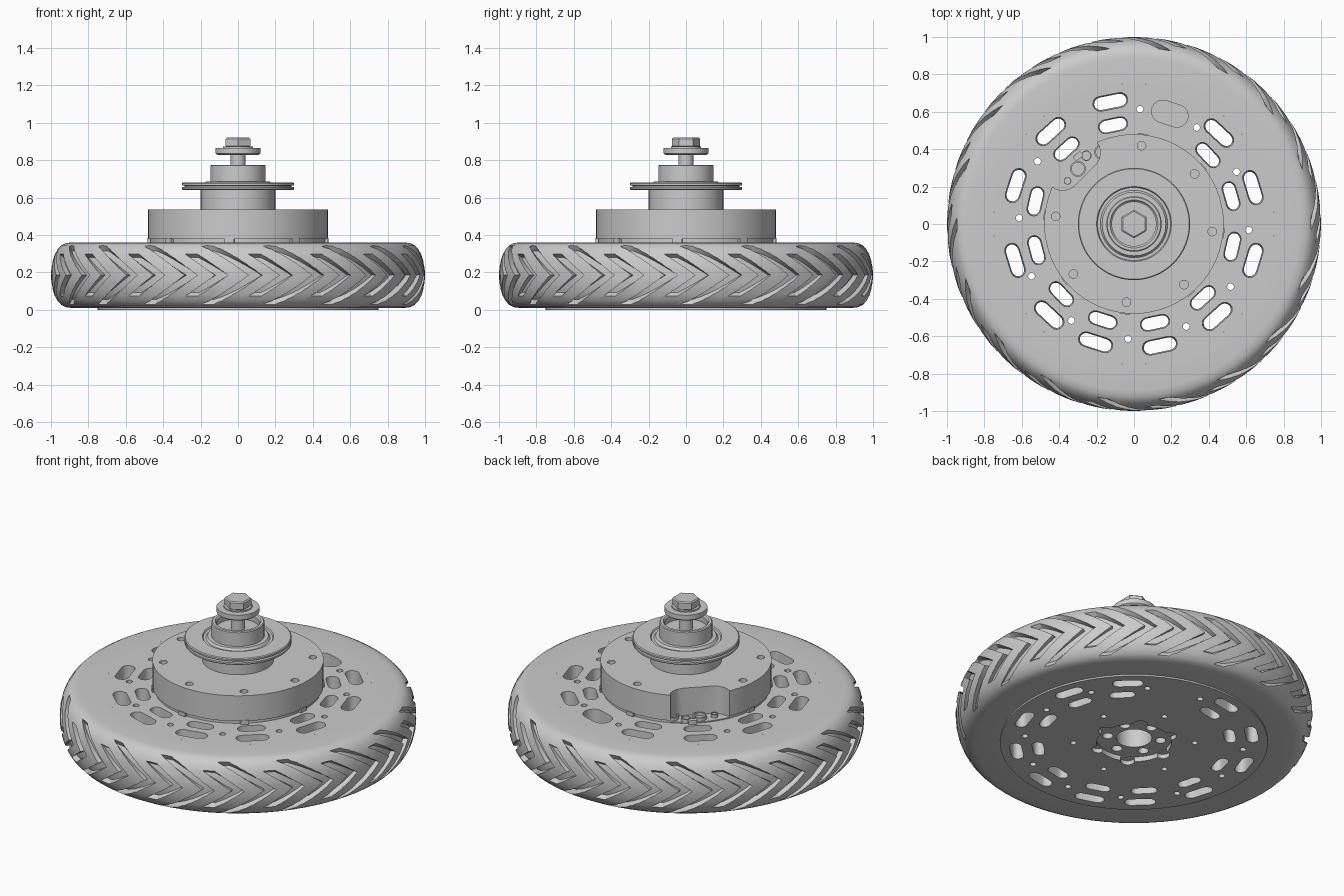
import bpy, bmesh
from math import sin, cos, pi, radians
from mathutils import Matrix, Vector

if "Cube" in bpy.data.objects:
    bpy.data.objects.remove(bpy.data.objects["Cube"])


def finish(bm, name):
    bmesh.ops.recalc_face_normals(bm, faces=bm.faces)
    me = bpy.data.meshes.new(name)
    bm.to_mesh(me)
    bm.free()
    ob = bpy.data.objects.new(name, me)
    bpy.context.collection.objects.link(ob)
    return ob


def activate(ob):
    bpy.ops.object.select_all(action='DESELECT')
    ob.select_set(True)
    bpy.context.view_layer.objects.active = ob


def smooth(ob, angle=30):
    activate(ob)
    bpy.ops.object.shade_smooth_by_angle(angle=radians(angle))
    return ob


def lathe(name, profile, n=64):
    """Revolve a closed (radius, z) profile around z."""
    bm = bmesh.new()
    rings = [[bm.verts.new((r * cos(2 * pi * i / n), r * sin(2 * pi * i / n), z))
              for r, z in profile] for i in range(n)]
    m = len(profile)
    for i in range(n):
        a, b = rings[i], rings[(i + 1) % n]
        for j in range(m):
            k = (j + 1) % m
            if profile[j][0] + profile[k][0] > 0:
                bm.faces.new((a[j], b[j], b[k], a[k]))
    bmesh.ops.remove_doubles(bm, verts=bm.verts, dist=1e-5)
    bmesh.ops.dissolve_degenerate(bm, edges=bm.edges, dist=1e-5)
    return finish(bm, name)


def slot(bm, r, deg, length, width, z0, z1, taper=1.0, seg=8):
    """Rounded bar (a cylinder if length == width) lying tangentially at r, deg."""
    h, s = width / 2, (length - width) / 2
    pts = []
    for side in (1, -1):
        for i in range(seg + 1):
            a = -pi / 2 + pi * i / seg
            pts.append((side * (s + h * cos(a)), side * h * sin(a)))
    rot = Matrix.Rotation(radians(deg), 4, 'Z') @ Matrix.Translation((r, 0, 0))
    lo, hi = ([bm.verts.new(rot @ Vector((y * f, -x * (0.5 + f / 2), z))) for x, y in pts]
              for z, f in ((z0, taper), (z1, 1)))
    bm.faces.new(lo)
    bm.faces.new(hi)
    for i in range(len(pts)):
        j = (i + 1) % len(pts)
        bm.faces.new((lo[i], lo[j], hi[j], hi[i]))
    bmesh.ops.remove_doubles(bm, verts=lo + hi, dist=1e-5)


def cut(ob, bm):
    cutter = finish(bm, "cutter")
    cutter.hide_render = True
    mod = ob.modifiers.new("cut", 'BOOLEAN')
    mod.operation, mod.solver, mod.object = 'DIFFERENCE', 'EXACT', cutter
    activate(ob)
    bpy.ops.object.modifier_apply(modifier=mod.name)
    bpy.data.objects.remove(cutter)


# Tyre: rounded section with chevron grooves
def tread(phi, off=0.0):
    c, s = max(cos(phi), 0), sin(phi)
    return 0.89 + 0.11 * c ** 0.8 + off * c, 0.185 + 0.175 * s + off * s


N = 14
section = [tread(-pi / 2 + pi * i / N) for i in range(N + 1)]
tyre = lathe("tyre", [(0.75, 0.01)] + section + [(0.75, 0.36)], 72)
bm = bmesh.new()
for k in range(18):
    for shift, reach in ((0, 64), (9.5, 40)):
        apex = radians(95.5 + 20 * k + shift)
        rows = []
        for i in range(-6, 7):
            phi = radians(reach * i / 6)
            th = apex - abs(phi) / radians(64) * 0.27
            row = []
            for d, off in ((-0.035, -0.03), (0.035, -0.03), (0.035, 0.03), (-0.035, 0.03)):
                r, z = tread(phi, off)
                row.append(bm.verts.new((r * cos(th + d), r * sin(th + d), z)))
            rows.append(row)
        for a, b in zip(rows, rows[1:]):
            for j in range(4):
                bm.faces.new((a[j], a[(j + 1) % 4], b[(j + 1) % 4], b[j]))
        bm.faces.new(rows[0])
        bm.faces.new(rows[-1])
bmesh.ops.triangulate(bm, faces=bm.faces)
cut(tyre, bm)
smooth(tyre)

# Wheel disc: through slots, small holes, blind pocket, underside hub recess
disc = lathe("wheel_disc", [(0, 0), (0.75, 0), (0.75, 0.36), (0, 0.36)], 96)
bm = bmesh.new()
for a in (101, 132, 162, 197, 227, 252, 282, 312, 343, 17, 47):
    slot(bm, 0.665, a, 0.19, 0.08, -0.1, 0.4, 0.8)
for a in (102, 132, 167, 195, 224, 252, 282, 313, 347, 16, 43):
    slot(bm, 0.54, a, 0.16, 0.075, -0.1, 0.4, 0.8)
for k in range(12):
    if k != 1:
        slot(bm, 0.615, 87 + 30 * k, 0.036, 0.036, -0.1, 0.4)
slot(bm, 0.62, 72, 0.2, 0.12, 0.28, 0.4)
for k in range(6):
    slot(bm, 0.34, 20 + 60 * k, 0.034, 0.034, -0.1, 0.08)
cut(disc, bm)
bm = bmesh.new()
slot(bm, 0, 0, 0.42, 0.42, -0.1, 0.03, seg=24)
cut(disc, bm)
bm = bmesh.new()
for k in range(6):
    slot(bm, 0.21, 60 * k, 0.08, 0.08, -0.1, 0.026)
slot(bm, 0, 0, 0.2, 0.2, -0.1, 0.3, seg=20)
for k in range(6):
    slot(bm, 0.15, 30 + 60 * k, 0.06, 0.06, -0.1, 0.12)
cut(disc, bm)
smooth(disc)

# Drum housing: seven screw holes and a notch at the back left
housing = lathe("drum_housing", [(0, 0.36), (0.47, 0.36), (0.47, 0.378), (0.48, 0.378),
                                 (0.48, 0.535), (0, 0.535)], 64)
bm = bmesh.new()
for k in range(8):
    if k != 1:
        slot(bm, 0.42, 84.5 + 45 * k, 0.046, 0.046, 0.45, 0.6)
slot(bm, 0.46, 135, 0.34, 0.18, 0.366, 0.6, seg=8)
cut(housing, bm)
smooth(housing)

# Tabs under the drum rim
bm = bmesh.new()
for k in range(8):
    m = Matrix.Rotation(radians(84.5 + 45 * k), 4, 'Z') @ Matrix.Translation((0.47, 0, 0.371))
    bmesh.ops.create_cube(bm, size=1, matrix=m @ Matrix.Diagonal((0.03, 0.05, 0.024, 1)))
finish(bm, "rim_tabs")

# Cable bosses inside the notch
for i, (x, y, r) in enumerate(((-0.17, 0.385, 0.042), (-0.255, 0.365, 0.028),
                               (-0.3, 0.295, 0.042), (-0.355, 0.23, 0.02))):
    boss = lathe(f"cable_boss_{i}", [(r * 0.8, 0.36), (r, 0.36), (r, 0.385), (r * 0.8, 0.385)], 24)
    boss.location = (x, y, 0)
    smooth(boss)

# Axle stack: neck, brake flange and bearing cup
smooth(lathe("axle_neck", [(0, 0.53), (0.2, 0.53), (0.2, 0.645), (0, 0.645)], 48))
smooth(lathe("brake_flange", [
    (0, 0.64), (0.295, 0.64), (0.3, 0.645), (0.3, 0.655), (0.285, 0.657), (0.285, 0.663),
    (0.3, 0.665), (0.3, 0.675), (0.295, 0.68), (0.2, 0.68), (0.195, 0.672), (0.18, 0.672),
    (0.17, 0.685), (0, 0.685)], 64))
smooth(lathe("bearing_cup", [(0, 0.675), (0.148, 0.675), (0.148, 0.77), (0.143, 0.775),
                             (0.128, 0.775), (0.12, 0.765), (0.12, 0.73), (0, 0.73)], 48))

# Axle bolt with washer and hex head
smooth(lathe("axle_bolt", [(0, 0.7), (0.04, 0.7), (0.04, 0.84), (0, 0.84)], 32))
smooth(lathe("washer", [(0, 0.828), (0.11, 0.828), (0.12, 0.836), (0.12, 0.865),
                        (0.08, 0.865), (0.08, 0.872), (0, 0.872)], 48))
nut = lathe("hex_nut", [(0, 0.87), (0.07, 0.87), (0.076, 0.876), (0.076, 0.914),
                        (0.068, 0.92), (0, 0.92)], 6)
nut.rotation_euler.z = radians(30)
